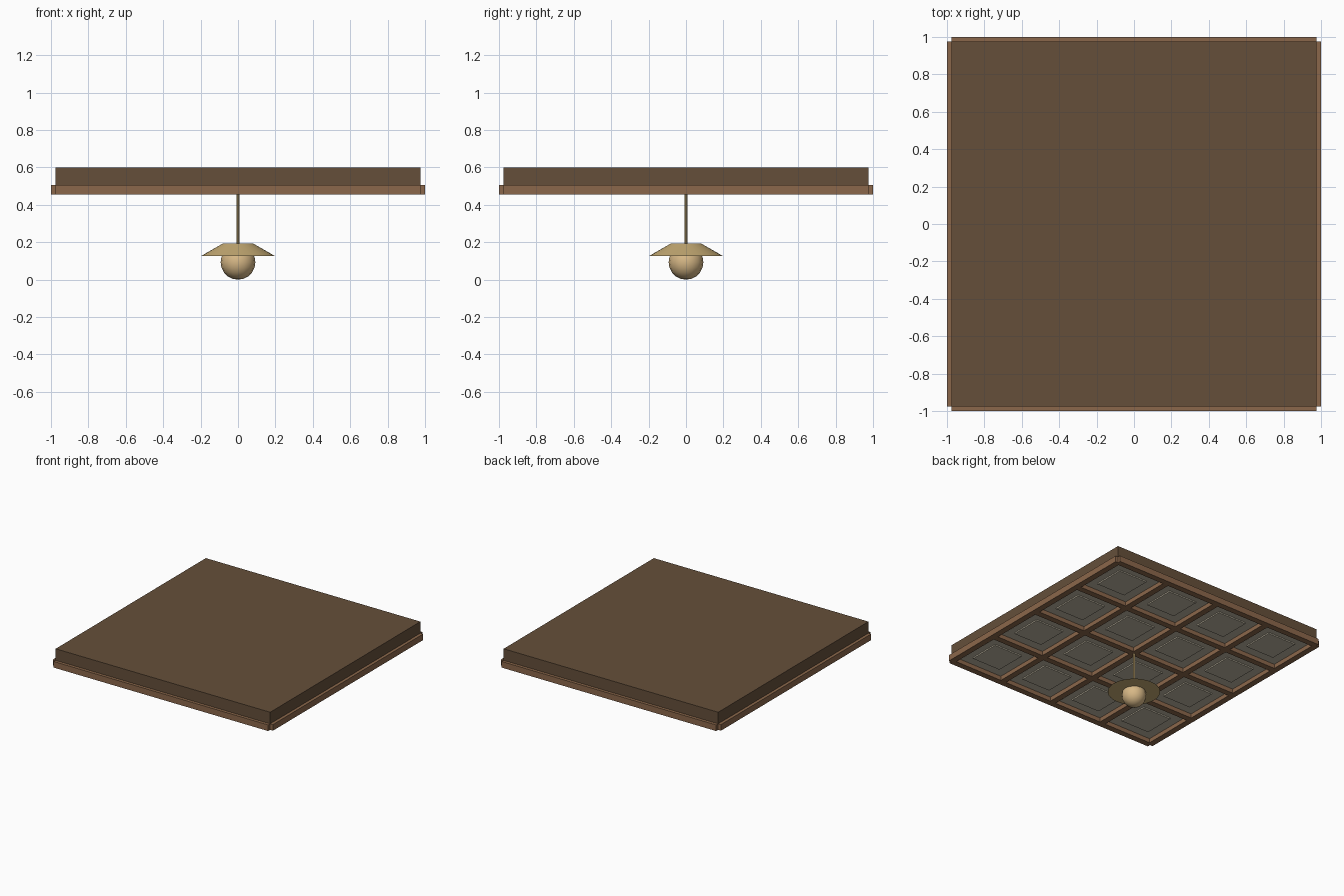
import bpy

cube = bpy.data.objects.get("Cube")
if cube:
    bpy.data.objects.remove(cube, do_unlink=True)


def material(name, rgb):
    m = bpy.data.materials.new(name)
    m.use_nodes = True
    m.diffuse_color = (*rgb, 1)
    m.node_tree.nodes["Principled BSDF"].inputs["Base Color"].default_value = (*rgb, 1)
    return m


DARK_WOOD = material("dark wood", (0.13, 0.078, 0.042))
WOOD = material("warm wood", (0.26, 0.137, 0.07))
PLASTER = material("grey cream plaster", (0.52, 0.47, 0.36))
BRASS = material("brass", (0.58, 0.42, 0.18))
GLASS = material("warm glass", (0.68, 0.48, 0.24))


def finish(name, mat):
    ob = bpy.context.object
    ob.name = name
    ob.data.materials.append(mat)
    return ob


def box(name, mat, x, y, z_low, z_high, width, depth):
    bpy.ops.mesh.primitive_cube_add(size=1, location=(x, y, (z_low + z_high) / 2))
    ob = bpy.context.object
    ob.scale = (width, depth, z_high - z_low)
    bpy.ops.object.transform_apply(location=False, rotation=False, scale=True)
    return finish(name, mat)


SPAN = 1.95
CELLS = 4
PITCH = SPAN / CELLS
BEAM = 0.05
BEAM_LOW, BEAM_HIGH = 0.455, 0.505

# Ceiling slab
box("ceiling_slab", DARK_WOOD, 0, 0, 0.5, 0.6, SPAN, SPAN)

# Crossing beams, the outermost ones forming the rim
for i in range(CELLS + 1):
    p = -SPAN / 2 + i * PITCH
    box(f"beam_across_{i}", WOOD, 0, p, BEAM_LOW, BEAM_HIGH, SPAN, BEAM)
    box(f"beam_along_{i}", WOOD, p, 0, BEAM_LOW, BEAM_HIGH, BEAM, SPAN)

# Stepped panels inside the coffers
OPENING = PITCH - BEAM
for i in range(CELLS):
    for j in range(CELLS):
        x = (i + 0.5) * PITCH - SPAN / 2
        y = (j + 0.5) * PITCH - SPAN / 2
        box(f"coffer_panel_{i}_{j}", PLASTER, x, y, 0.49, 0.502, OPENING, OPENING)
        box(f"coffer_step_{i}_{j}", PLASTER, x, y, 0.485, 0.491, 0.37, 0.37)
        box(f"coffer_centre_{i}_{j}", PLASTER, x, y, 0.475, 0.486, 0.26, 0.26)

# Hanging lamp
bpy.ops.mesh.primitive_cylinder_add(vertices=12, radius=0.008, depth=0.29,
                                    location=(0, 0, 0.325))
finish("lamp_rod", BRASS)
bpy.ops.object.shade_smooth_by_angle()

bpy.ops.mesh.primitive_cone_add(vertices=32, radius1=0.198, radius2=0.08, depth=0.068,
                                location=(0, 0, 0.16))
finish("lamp_shade", BRASS)
bpy.ops.object.shade_smooth_by_angle()

bpy.ops.mesh.primitive_uv_sphere_add(segments=16, ring_count=10, radius=0.093,
                                     location=(0, 0, 0.098 - 0.005))
finish("lamp_globe", GLASS)
bpy.ops.object.shade_smooth_by_angle()
